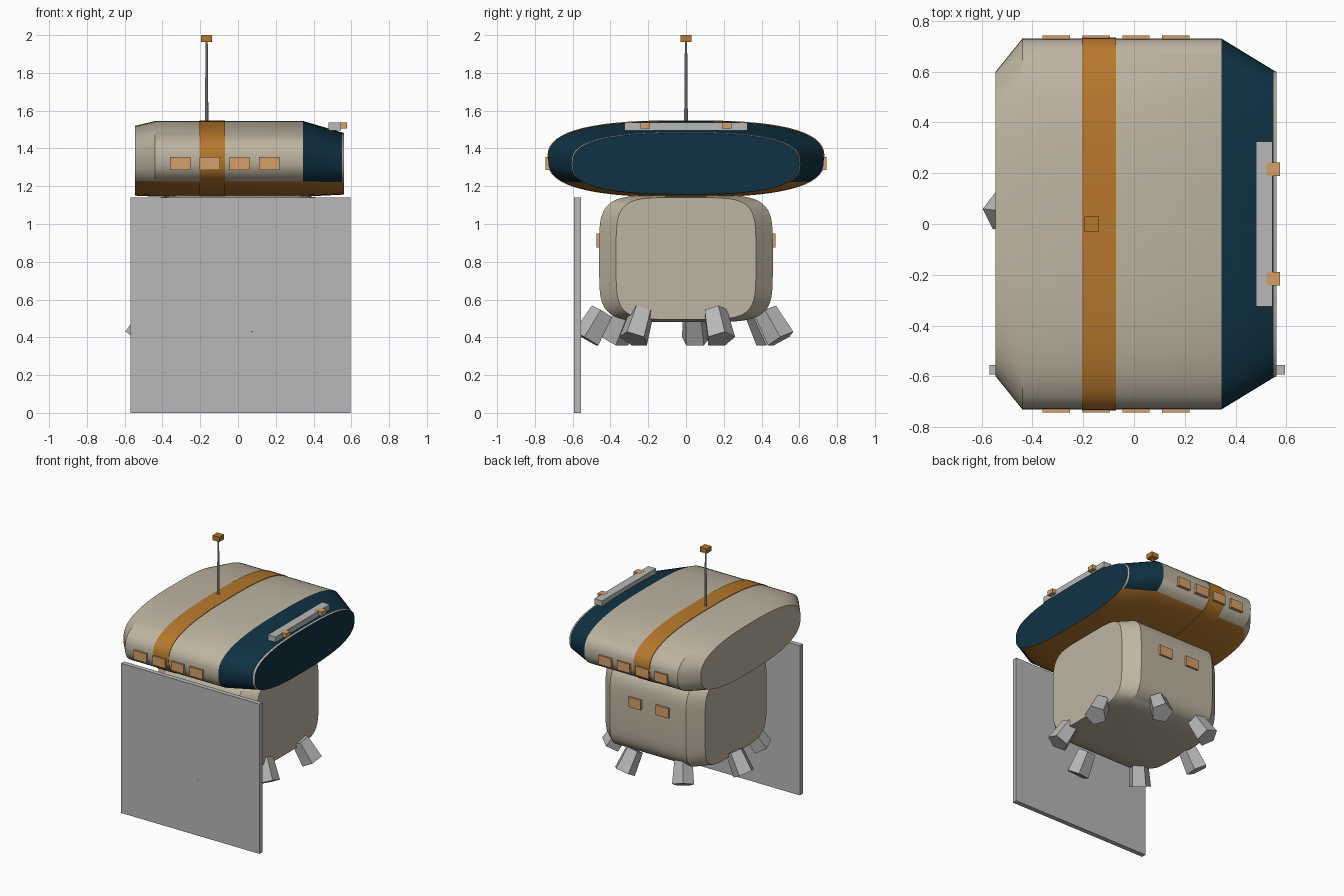
import bpy, bmesh, math
from mathutils import Vector

if "Cube" in bpy.data.objects:
    bpy.data.objects.remove(bpy.data.objects["Cube"])


def srgb(r, g, b):
    lin = [(c / 255 / 12.92) if c < 10 else ((c / 255 + 0.055) / 1.055) ** 2.4 for c in (r, g, b)]
    return (*lin, 1.0)


def material(name, rgb):
    m = bpy.data.materials.new(name)
    m.diffuse_color = srgb(*rgb)
    m.use_nodes = True
    m.node_tree.nodes["Principled BSDF"].inputs["Base Color"].default_value = m.diffuse_color
    return m


BEIGE = material("warm beige", (190, 180, 160))
ORANGE = material("burnt orange", (182, 120, 44))
NAVY = material("deep navy", (16, 50, 67))
AMBER = material("pale amber", (212, 160, 106))
GREY = material("metal grey", (184, 184, 184))


def finish(bm, name, mats, smooth=False):
    bmesh.ops.recalc_face_normals(bm, faces=bm.faces[:])
    me = bpy.data.meshes.new(name)
    bm.to_mesh(me)
    bm.free()
    for m in mats:
        me.materials.append(m)
    ob = bpy.data.objects.new(name, me)
    bpy.context.collection.objects.link(ob)
    if smooth:
        bpy.ops.object.select_all(action='DESELECT')
        ob.select_set(True)
        bpy.context.view_layer.objects.active = ob
        bpy.ops.object.shade_smooth_by_angle(angle=math.radians(25))
    return ob


def box(name, x, y, z, mat):
    bm = bmesh.new()
    bmesh.ops.create_cube(bm, size=1)
    for v in bm.verts:
        v.co = Vector([lo + (hi - lo) * (c + 0.5) for c, (lo, hi) in zip(v.co, (x, y, z))])
    return finish(bm, name, [mat])


def loft(name, stations, power, mats, rule, seg=60):
    """Skin superellipse rings; each station is (x, half width, z low, z high)."""
    def curve(s):
        return math.copysign(abs(s) ** (2 / power), s) if abs(s) > 1e-9 else 0.0
    bm = bmesh.new()
    rings = []
    for x, hy, lo, hi in stations:
        rings.append([bm.verts.new((x, hy * curve(math.cos(a)),
                                    (lo + hi) / 2 + (hi - lo) / 2 * curve(math.sin(a))))
                      for a in (2 * math.pi * i / seg for i in range(seg))])
    for s, (r0, r1) in enumerate(zip(rings, rings[1:])):
        for i in range(seg):
            j = (i + 1) % seg
            f = bm.faces.new((r0[i], r0[j], r1[j], r1[i]))
            f.material_index = rule(s, math.sin(2 * math.pi * (i + 0.5) / seg))
    bm.faces.new(rings[0]).material_index = rule(-1, 0)
    bm.faces.new(rings[-1]).material_index = rule(len(stations), 0)
    return finish(bm, name, mats, True)


# Upper hull: beige shell, orange underside, navy tapered nose with thin beige rim
def hull_rule(section, height):
    if section == 5:
        return 2
    if height < -0.5:
        return 1
    return 2 if section == 2 else 0


loft("upper_hull", [(-0.545, 0.60, 1.15, 1.52), (-0.44, 0.73, 1.145, 1.545),
                    (0.345, 0.73, 1.145, 1.545), (0.55, 0.605, 1.155, 1.485),
                    (0.562, 0.60, 1.157, 1.482)], 2.7, [BEIGE, ORANGE, NAVY], hull_rule)
# Stripe wrapped round the hull
loft("hull_stripe", [(-0.205, 0.734, 1.142, 1.549), (-0.07, 0.734, 1.142, 1.549)],
     2.7, [ORANGE], lambda s, h: 0)
# Lower cabin
loft("lower_cabin", [(-0.42, 0.37, 0.495, 1.14), (-0.32, 0.46, 0.48, 1.155),
                     (0.32, 0.46, 0.48, 1.155), (0.42, 0.37, 0.495, 1.14)],
     5, [BEIGE], lambda s, h: 0)

# Windows on both sides of hull and cabin
for side, label in ((-1, "front"), (1, "back")):
    for i in range(4):
        cx = -0.306 + 0.157 * i
        box(f"hull_window_{label}_{i + 1}", (cx - 0.054, cx + 0.054),
            sorted((side * 0.715, side * 0.743)), (1.285, 1.354), AMBER)
    for i, cx in enumerate((-0.13, 0.105)):
        box(f"cabin_window_{label}_{i + 1}", (cx - 0.054, cx + 0.054),
            sorted((side * 0.45, side * 0.474)), (0.875, 0.95), AMBER)

# Flat grey panel in front
box("front_panel", (-0.57, 0.595), (-0.592, -0.556), (0, 1.14), GREY)

# Roof bar with two lamps over the nose
box("roof_bar", (0.48, 0.545), (-0.325, 0.325), (1.495, 1.537), GREY)
for side, label in ((-1, "front"), (1, "back")):
    cy = side * 0.216
    box(f"roof_lamp_{label}", (0.522, 0.576), (cy - 0.026, cy + 0.026), (1.505, 1.538), AMBER)


# Tapered rods between two points
def rod(name, p, q, r0, r1, sides, mat, smooth=False):
    p, q = Vector(p), Vector(q)
    bm = bmesh.new()
    bmesh.ops.create_cone(bm, cap_ends=True, segments=sides, radius1=r0, radius2=r1,
                          depth=(q - p).length)
    rot = (q - p).to_track_quat('Z', 'Y')
    for v in bm.verts:
        v.co = rot @ v.co + (p + q) / 2
    return finish(bm, name, [mat], smooth)


# Antenna
rod("antenna_mast", (-0.166, 0, 1.53), (-0.166, 0, 1.97), 0.01, 0.006, 10, GREY, True)
box("antenna_tip", (-0.195, -0.137), (-0.029, 0.029), (1.964, 2.0), ORANGE)

# Seven splayed five-sided feet in a ring
for k in range(7):
    a = math.radians(20 + 360 / 7 * k)
    c, s = math.cos(a), math.sin(a)
    rod(f"foot_{k + 1}", (0.445 * c, 0.445 * s, 0.535), (0.53 * c, 0.53 * s, 0.39),
        0.066, 0.08, 5, GREY)
